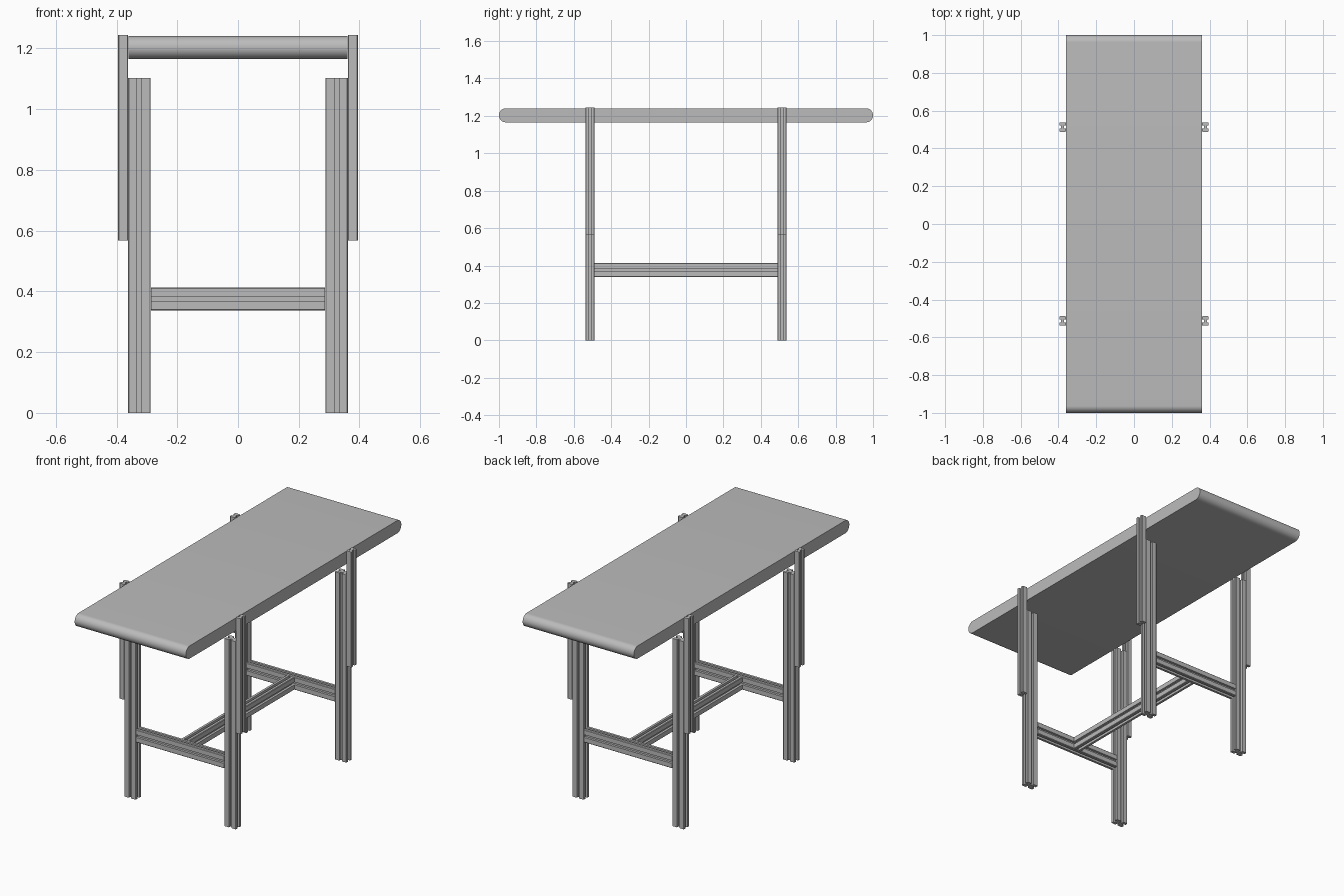
import bpy, bmesh
from mathutils import Matrix, Vector

cube = bpy.data.objects.get("Cube")
if cube:
    bpy.data.objects.remove(cube)

grey = bpy.data.materials.new("plain grey")
grey.use_nodes = True
grey.diffuse_color = (0.5, 0.5, 0.5, 1)
grey.node_tree.nodes["Principled BSDF"].inputs["Base Color"].default_value = grey.diffuse_color


def slotted_section(width, depth, slot, cut, side_slots=True):
    """Outline of a bar with a slot in its wide faces and, if asked, its narrow ones."""
    w, d, s, b = width / 2, depth / 2, slot / 2, 0.003
    # one quarter, from the narrow face round to the wide face
    quarter = [(w - cut, s), (w, s)] if side_slots else [(w, 0)]
    quarter += [(w, d - b), (w - b, d), (s, d), (s, d - cut)]
    half = quarter + [(-x, y) for x, y in reversed(quarter)]
    lower = [(x, -y) for x, y in reversed(half)]
    points = []
    for p in half + lower:
        if not points or p != points[-1]:
            points.append(p)
    return points


def extrude(name, outline, length, origin, u, v):
    """Extrude an outline drawn on axes u, v along their cross product."""
    u, v, origin = Vector(u), Vector(v), Vector(origin)
    n = u.cross(v)
    bm = bmesh.new()
    verts = [bm.verts.new(origin + u * a + v * b) for a, b in outline]
    bmesh.ops.remove_doubles(bm, verts=verts, dist=1e-5)
    face = bm.faces.new([p for p in verts if p.is_valid])
    result = bmesh.ops.extrude_face_region(bm, geom=[face])
    moved = [g for g in result["geom"] if isinstance(g, bmesh.types.BMVert)]
    bmesh.ops.translate(bm, verts=moved, vec=n * length)
    bmesh.ops.recalc_face_normals(bm, faces=bm.faces)
    mesh = bpy.data.meshes.new(name)
    bm.to_mesh(mesh)
    bm.free()
    mesh.materials.append(grey)
    obj = bpy.data.objects.new(name, mesh)
    bpy.context.collection.objects.link(obj)
    return obj


X, Y, Z = (1, 0, 0), (0, 1, 0), (0, 0, 1)
beam = slotted_section(0.075, 0.05, 0.016, 0.014)
slider = slotted_section(0.05, 0.033, 0.016, 0.009, side_slots=False)

# Table top with fully rounded front and back edges
bpy.ops.mesh.primitive_cube_add(size=1, location=(0, 0, 1.203))
top = bpy.context.object
top.name = top.data.name = "table_top"
top.data.transform(Matrix.Diagonal((0.722, 2, 0.075, 1)))
bm = bmesh.new()
bm.from_mesh(top.data)
edges = [e for e in bm.edges if abs(e.verts[0].co.x - e.verts[1].co.x) > 0.5]
bmesh.ops.bevel(bm, geom=edges, offset=0.0374, segments=12, profile=0.5, affect='EDGES')
bm.to_mesh(top.data)
bm.free()
top.data.materials.append(grey)
bpy.ops.object.shade_smooth_by_angle(angle=0.6)

# Legs with the upright sliders that carry the top
for end, y in (("front", -0.513), ("back", 0.513)):
    for side, s in (("right", -1), ("left", 1)):
        extrude(f"{end}_{side}_leg", beam, 1.102, (s * 0.325, y, 0), X, Y)
        extrude(f"{end}_{side}_slider", slider, 0.678, (s * 0.378, y, 0.567), Y, (-1, 0, 0))
    # Rail joining the two legs
    extrude(f"{end}_rail", beam, 0.574, (0.287, y, 0.375), Z, Y)

# Long stretcher between the rails
extrude("stretcher", beam, 0.976, (0, -0.488, 0.375), Z, X)
